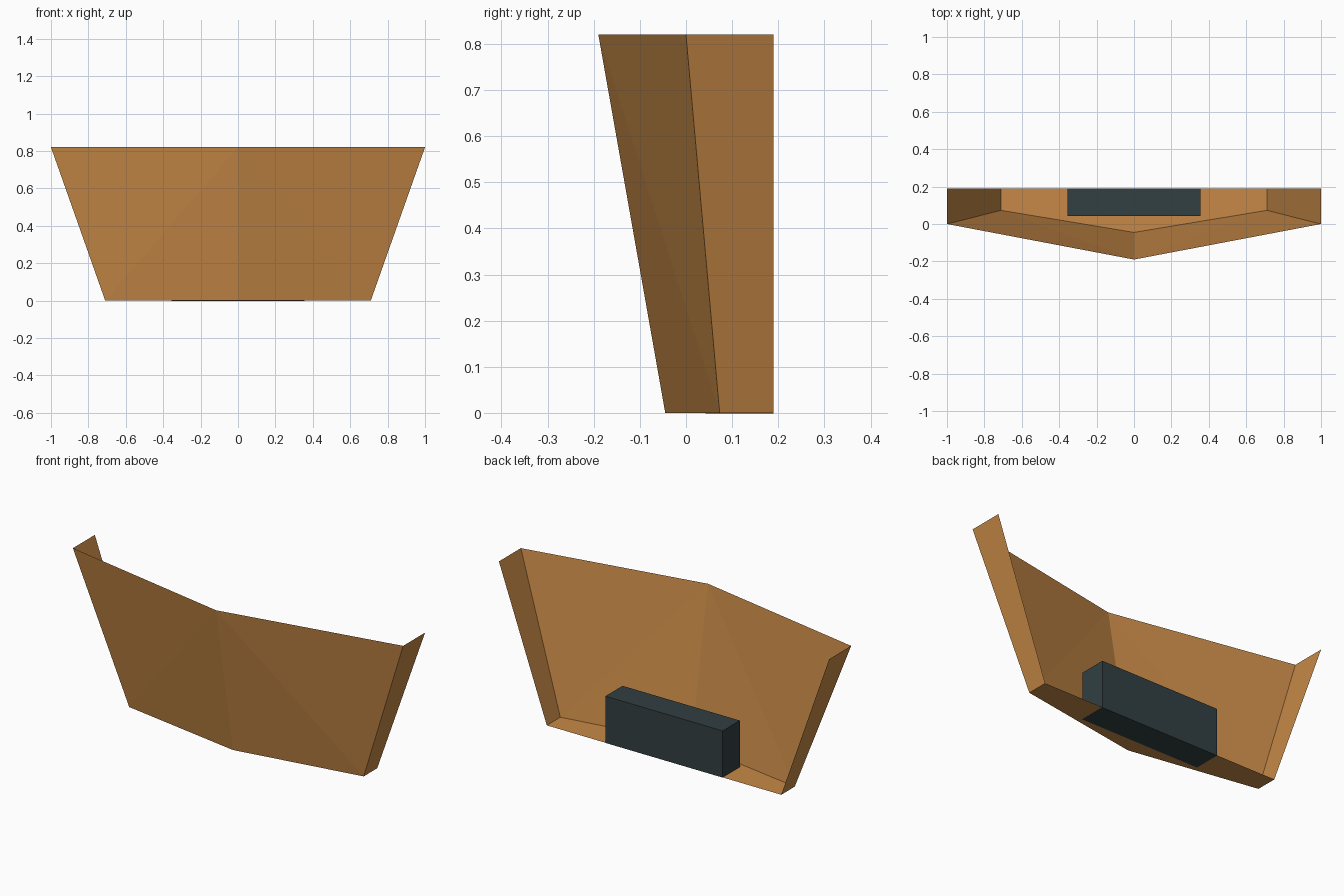
import bpy
import bmesh

cube = bpy.data.objects.get("Cube")
if cube:
    bpy.data.objects.remove(cube, do_unlink=True)

HEIGHT = 0.82
BACK = 0.19


def material(name, colour):
    mat = bpy.data.materials.new(name)
    mat.use_nodes = True
    mat.diffuse_color = colour
    mat.node_tree.nodes["Principled BSDF"].inputs["Base Color"].default_value = colour
    return mat


def add_object(name, bm, mat):
    mesh = bpy.data.meshes.new(name)
    bm.to_mesh(mesh)
    bm.free()
    mesh.materials.append(mat)
    obj = bpy.data.objects.new(name, mesh)
    bpy.context.collection.objects.link(obj)
    return obj


wood = material("warm_wood", (0.57, 0.25, 0.063, 1))
slate = material("dark_slate", (0.032, 0.05, 0.054, 1))


def outline(bm, half_width, corner_y, point_y, z):
    """Open plan outline: left back, left corner, centre point, right corner, right back."""
    points = [(half_width, BACK), (half_width, corner_y), (0, point_y),
              (-half_width, corner_y), (-half_width, BACK)]
    return [bm.verts.new((x, y, z)) for x, y in points]


# Flared single-sheet shell: pointed front, two sides and a floor, open top and back
bm = bmesh.new()
low = outline(bm, 0.71, 0.073, -0.045, 0)
high = outline(bm, 1.0, 0.0, -BACK, HEIGHT)
bm.faces.new(low)
bm.faces.new((low[0], low[1], high[1], high[0]))
bm.faces.new((low[3], low[4], high[4], high[3]))
# Each front panel is slightly twisted, so it folds from top centre to lower corner
for corner in (1, 3):
    bm.faces.new((low[corner], low[2], high[2]))
    bm.faces.new((low[corner], high[2], high[corner]))
bmesh.ops.recalc_face_normals(bm, faces=bm.faces)
floor = min(bm.faces, key=lambda f: f.calc_center_median().z)
if floor.normal.z > 0:
    bmesh.ops.reverse_faces(bm, faces=bm.faces)
add_object("flared_shell", bm, wood)

# Block resting on the floor, flush with the open back
bm = bmesh.new()
bmesh.ops.create_cube(bm, size=1)
bmesh.ops.scale(bm, vec=(0.71, 0.148, 0.256), verts=bm.verts)
bmesh.ops.translate(bm, vec=(0, BACK - 0.074, 0.127), verts=bm.verts)
add_object("back_block", bm, slate)
